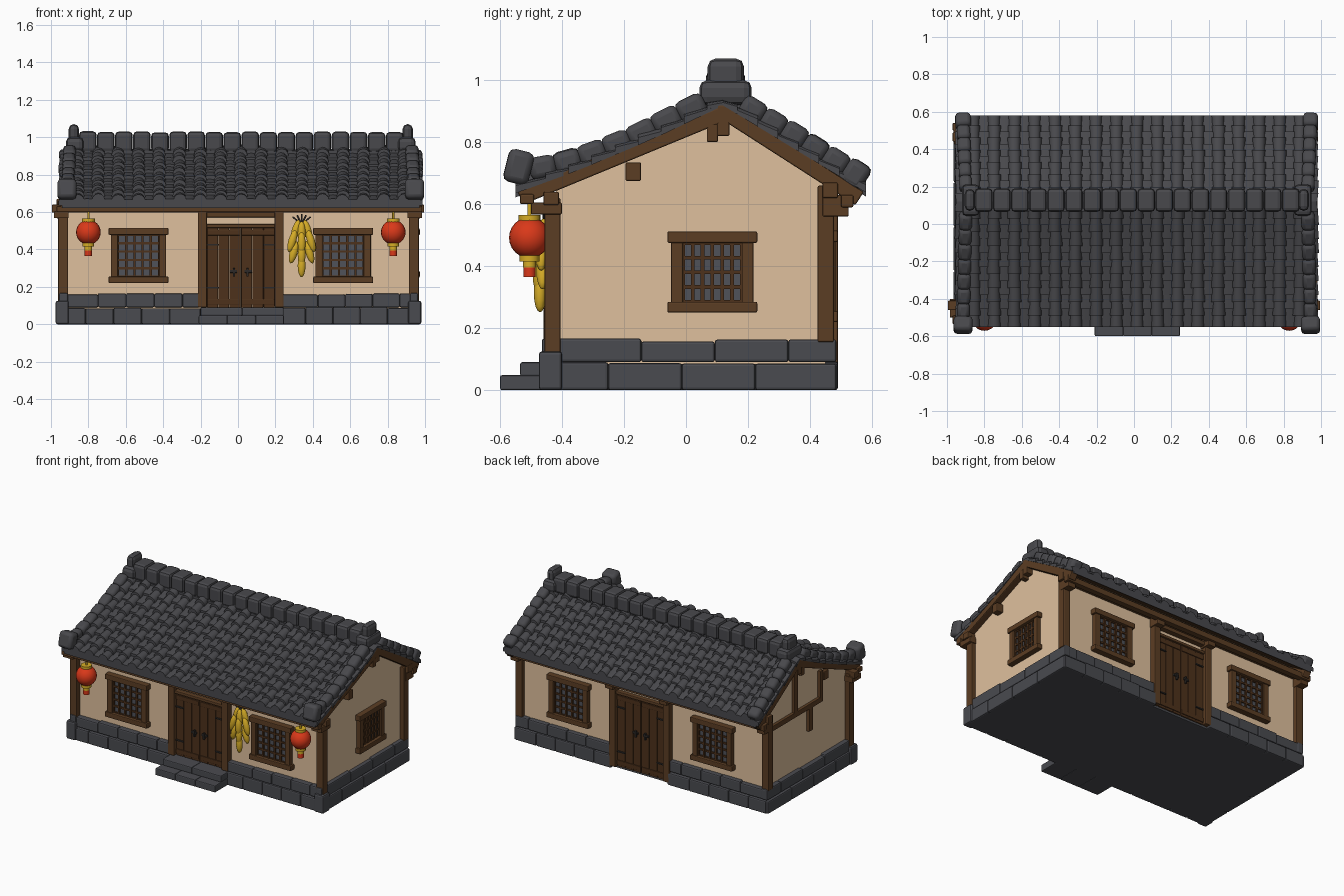
import bpy, bmesh, math, random
from mathutils import Matrix, Vector

random.seed(4)
if "Cube" in bpy.data.objects:
    bpy.data.objects.remove(bpy.data.objects["Cube"], do_unlink=True)

CX = 0.015          # centre line of the house
ID = Matrix.Identity(4)


def material(name, r, g, b):
    m = bpy.data.materials.new(name)
    m.use_nodes = True
    m.diffuse_color = (r, g, b, 1)
    bsdf = m.node_tree.nodes["Principled BSDF"]
    bsdf.inputs["Base Color"].default_value = (r, g, b, 1)
    bsdf.inputs["Roughness"].default_value = 0.9
    return m


PLASTER = material("cream plaster", 0.74, 0.53, 0.34)
TILE = material("roof tile grey", 0.066, 0.066, 0.073)
STONE = material("stone grey", 0.068, 0.07, 0.08)
WOOD = material("timber brown", 0.105, 0.047, 0.017)
DOOR = material("door brown", 0.075, 0.031, 0.011)
PANE = material("window grey", 0.08, 0.085, 0.1)
IRON = material("dark iron", 0.025, 0.022, 0.02)
RED = material("lantern red", 0.7, 0.04, 0.01)
YELLOW = material("golden yellow", 0.68, 0.42, 0.02)


def finish(name, bm, mat, bevel=0, smooth=False):
    bmesh.ops.recalc_face_normals(bm, faces=bm.faces[:])
    mesh = bpy.data.meshes.new(name)
    bm.to_mesh(mesh)
    bm.free()
    ob = bpy.data.objects.new(name, mesh)
    bpy.context.collection.objects.link(ob)
    mesh.materials.append(mat)
    if bevel:
        mod = ob.modifiers.new("soft edges", "BEVEL")
        mod.width, mod.segments, mod.limit_method = bevel, 2, "ANGLE"
    if smooth:
        bpy.ops.object.select_all(action="DESELECT")
        ob.select_set(True)
        bpy.context.view_layer.objects.active = ob
        bpy.ops.object.shade_smooth_by_angle(angle=math.radians(40))
    return ob


def box(bm, x0, x1, y0, y1, z0, z1, M=ID):
    mid = Matrix.Translation(((x0 + x1) / 2, (y0 + y1) / 2, (z0 + z1) / 2))
    size = Matrix.Diagonal((abs(x1 - x0), abs(y1 - y0), z1 - z0, 1))
    bmesh.ops.create_cube(bm, size=1, matrix=M @ mid @ size)


def boxes(name, mat, items, M=ID, bevel=0.005):
    bm = bmesh.new()
    for b in items:
        box(bm, *b, M=M)
    return finish(name, bm, mat, bevel)


def beam(bm, a, b, w, h):
    a, b = Vector(a), Vector(b)
    rot = (b - a).to_track_quat("X", "Z").to_matrix().to_4x4()
    size = Matrix.Diagonal(((b - a).length, w, h, 1))
    bmesh.ops.create_cube(bm, size=1, matrix=Matrix.Translation((a + b) / 2) @ rot @ size)


def prism(name, mat, profile, x0, x1):
    bm = bmesh.new()
    f = bm.faces.new([bm.verts.new((x0, y, z)) for y, z in profile])
    out = bmesh.ops.extrude_face_region(bm, geom=[f])["geom"]
    bmesh.ops.translate(bm, vec=(x1 - x0, 0, 0), verts=[v for v in out if isinstance(v, bmesh.types.BMVert)])
    return finish(name, bm, mat)


def at(path, t):
    """Point of a y-z polyline at fraction t of its y range."""
    y = path[0][0] + (path[-1][0] - path[0][0]) * min(t, 1)
    for (ya, za), (yb, zb) in zip(path, path[1:]):
        k = (y - ya) / (yb - ya)
        if k <= 1.0001:
            return y, za + (zb - za) * k
    return path[-1]


# Plaster walls with gables
prism("plaster_walls", PLASTER, [(-.42, .08), (.45, .08), (.45, .7), (.12, .9), (-.42, .66)], CX - .94, CX + .92)

# Stone base: core, two staggered courses on each side, corner blocks, steps
boxes("base_core", STONE, [(-.94, .95, -.44, .46, 0, .085)])
stones = []
for row, (z0, z1) in enumerate(((0, .09), (.09, .162))):
    def course(u0, u1, n):
        cuts = [u0] + [u0 + (u1 - u0) * (i + (.35 if row else -.1)) / n for i in range(1, n)] + [u1]
        return zip(cuts, cuts[1:])
    inset = .008 * row
    for u0, u1 in ((-.95, -.2), (.23, .96)):
        for a, b in course(u0, u1, 5):
            top = z1 + random.uniform(-.006, .004)
            stones += [(a, b, -.465 + inset, -.41, z0, top), (a, b, .44, .49 - inset, z0, top)]
    for a, b in course(-.465, .485, 4):
        top = z1 + random.uniform(-.006, .006)
        stones += [(-.965 + inset, -.91, a, b, z0, top), (.92, .97 - inset, a, b, z0, top)]
boxes("base_stones", STONE, stones, bevel=.008)
boxes("corner_stones", STONE, [(x - .035, x + .035, -.475, -.4, 0, .125) for x in (-.94, .945)], bevel=.01)
boxes("door_steps", STONE,
      [(a, a + .152, -.6, -.42, 0, .048) for a in (-.21, -.058, .094)] +
      [(a, a + .222, -.535, -.42, .045, .09) for a in (-.2, .022)], bevel=.006)

# Timber posts, beams and brackets
boxes("corner_posts", WOOD,
      [(x - .027, x + .027, -.457, -.405, .12, .62) for x in (-.935, .94)] +
      [(x - .027, x + .027, .425, .477, .155, .66) for x in (-.935, .94)])
boxes("eave_beams", WOOD,
      [(-.97, .985, -.535, -.49, .6, .632), (-.995, .995, -.46, -.41, .597, .64),
       (-.97, .985, .5, .54, .59, .63), (-.97, .985, .44, .49, .62, .67)])
boxes("post_brackets", WOOD,
      [(x - .04, x + .04, -.5, -.4, .567, .605) for x in (-.945, .945)] +
      [(x - .03, x + .03, .44, .525, .56, .63) for x in (-.935, -.19, .22, .94)])
bm = bmesh.new()
for x in (-.925, .955):
    beam(bm, (x, .14, .9), (x, -.535, .622), .05, .05)
    beam(bm, (x, .12, .9), (x, .56, .618), .05, .05)
finish("gable_boards", bm, WOOD, .005)
boxes("purlin_ends", WOOD,
      [(s * .9, CX + s * .965, y - w, y + w, z - .03, z + .03)
       for s in (-1, 1) for y, w, z in ((-.17, .025, .705), (.085, .018, .83), (.12, .02, .85), (.13, .03, .89))])
boxes("side_half_timbers", WOOD,
      [(-.945, -.92, .13, .17, .56, .87), (-.945, -.92, -.13, .43, .535, .57),
       (-.945, -.92, -.03, .01, .38, .54), (-.945, -.92, -.14, -.11, .535, .75)], bevel=.003)


# Doors with frames
def door(side, M, z0):
    boxes(side + "_door_posts", WOOD,
          [(s * .205 - .024, s * .205 + .024, -.035, .02, z0, .61) for s in (-1, 1)] +
          [(-.19, .19, -.025, .02, .515, .535), (-.19, .19, -.03, .02, .572, .6)], M)
    boxes(side + "_door_leaves", DOOR,
          [(s * (.002 + i * .06), s * (.06 + i * .06), -.012, .01, z0, .518) for s in (-1, 1) for i in range(3)] +
          [(s * .006, s * .18, -.017, .01, z, z + .03) for s in (-1, 1) for z in (z0 + .015, .475)], M, .003)
    boxes(side + "_door_iron", IRON,
          [(s * .02, s * .06, -.021, 0, .275, .29) for s in (-1, 1)] +
          [(s * .03, s * .042, -.025, 0, .255, .3) for s in (-1, 1)] +
          [(s * .12, s * .18, -.019, 0, z, z + .01) for s in (-1, 1) for z in (z0 + .1, .42)], M, .002)


FRONT = Matrix.Translation((CX, -.425, 0))
BACK = Matrix.Translation((CX, .455, 0)) @ Matrix.Rotation(math.pi, 4, "Z")
LEFT = Matrix.Translation((CX + .922, .085, 0)) @ Matrix.Rotation(math.pi / 2, 4, "Z")
door("front", FRONT, .09)
door("back", BACK, .015)


# Lattice windows
def window(name, M, u, w, z0, z1, cols, rows):
    M = M @ Matrix.Translation((u, 0, 0))
    h = w / 2
    boxes(name + "_frame", WOOD,
          [(-h, h, -.035, .02, z1 - .037, z1), (-h, h, -.035, .02, z0, z0 + .035)] +
          [(s * (h - .05), s * (h - .012), -.028, .02, z0, z1) for s in (-1, 1)], M)
    a, b, c = h - .05, z0 + .035, z1 - .037
    boxes(name + "_pane", PANE, [(-a, a, -.005, .003, b, c)], M, 0)
    bars = [(-a + 2 * a * i / cols - .006, -a + 2 * a * i / cols + .006, -.016, 0, b, c) for i in range(cols + 1)]
    bars += [(-a, a, -.013, 0, b + (c - b) * i / rows - .006, b + (c - b) * i / rows + .006) for i in range(rows + 1)]
    boxes(name + "_lattice", DOOR, bars, M, 0)


for side, M in (("front", FRONT), ("back", BACK)):
    for hand, s in (("right", -1), ("left", 1)):
        window(f"{side}_{hand}_window", M, s * .547, .32, .22, .515, 5, 5)
window("gable_window", LEFT, 0, .29, .25, .512, 6, 4)

# Roof deck, timber underneath
SLOPES = {"front": [(.12, .93), (-.1, .825), (-.35, .72), (-.55, .647)], "back": [(.12, .93), (.35, .79), (.58, .65)]}
top = SLOPES["front"][::-1] + SLOPES["back"][1:]
deck = prism("roof_deck", TILE, top + [(y, z - .025) for y, z in top[::-1]], CX - .955, CX + .955)
deck.data.materials.append(WOOD)
for p in deck.data.polygons:
    p.material_index = int(p.normal.z < -.3)


# Roof tiles: raised ribs over low pans, overlapping down each slope
def tile(bm, x, a, b, w, h):
    rings = []
    for (y, z), k, lift in ((a, .86, -.002), (b, 1, .013)):
        arc = [math.pi * i / 6 for i in range(7)]
        pts = [(x + w * k * math.cos(t), y, z + lift + h * k * math.sin(t)) for t in arc]
        pts += [(x - w * k, y, z - .012), (x + w * k, y, z - .012)]
        rings.append([bm.verts.new(p) for p in pts])
    n = len(rings[0])
    for i in range(n):
        j = (i + 1) % n
        bm.faces.new((rings[0][i], rings[0][j], rings[1][j], rings[1][i]))
    for r in rings:
        bm.faces.new(r)


for side, rows in (("front", 9), ("back", 7)):
    path = SLOPES[side]
    for kind, cols, w, h, shift in (("rib", 17, .036, .036, 0), ("pan", 18, .045, .01, .5)):
        bm = bmesh.new()
        for c in range(cols):
            x = CX + (c - (cols - 1) / 2) * .109
            for r in range(rows):
                jig = random.uniform(-.12, .12) if r else 0
                a = at(path, max(0, r - shift + jig) / rows)
                b = at(path, (r + 1.2 - (shift if r < rows - 1 else 0)) / rows)
                tile(bm, x + random.uniform(-.003, .003), a, b, w, h + random.uniform(-.003, .003))
        finish(f"{side}_{kind}_tiles", bm, TILE, smooth=True)

# Verge rolls along the gable edges, turned up at the front
ROLLS = (([(.06, .93), (-.2, .80), (-.38, .735), (-.5, .71), (-.58, .73)], 8, .035),
         ([(.18, .925), (.4, .79), (.58, .675)], 6, .015))
bm = bmesh.new()
for s in (-1, 1):
    for path, n, flare in ROLLS:
        for i in range(n):
            p, q = at(path, i / n), at(path, (i + 1.06) / n)
            fat = .068 + flare * (i == n - 1) + random.uniform(-.003, .004)
            x = CX + s * (.915 + .015 * i / n)
            beam(bm, (x, *p), (x + s * .002, *q), fat, fat + .006)
finish("verge_rolls", bm, TILE, .02, True)

# Ridge course and upright end caps
blocks = [(-.85 + i * .0965, -.756 + i * .0965, .065, .19, .92, 1.03 + random.uniform(-.004, .004)) for i in range(18)]
boxes("ridge_tiles", TILE, blocks, bevel=.02)
boxes("ridge_end_bases", TILE, [(CX + s * .84, CX + s * .935, .043, .212, .92, 1.0) for s in (-1, 1)], bevel=.025)
boxes("ridge_end_caps", TILE, [(CX + s * .865, CX + s * .92, .07, .187, .95, 1.07) for s in (-1, 1)], bevel=.026)


# Hanging lanterns
def drum(bm, x, z0, z1, r):
    bmesh.ops.create_cone(bm, cap_ends=True, segments=14, radius1=r, radius2=r, depth=z1 - z0,
                          matrix=Matrix.Translation((x, -.505, (z0 + z1) / 2)))


for hand, x in (("right", -.8), ("left", .83)):
    bm = bmesh.new()
    bmesh.ops.create_uvsphere(bm, u_segments=20, v_segments=12, radius=.066,
                              matrix=Matrix.Translation((x, -.505, .492)))
    drum(bm, x, .365, .4, .02)
    finish(hand + "_lantern_body", bm, RED, smooth=True)
    bm = bmesh.new()
    for z0, z1, r in ((.545, .565, .035), (.415, .435, .032), (.395, .42, .021), (.56, .6, .006)):
        drum(bm, x, z0, z1, r)
    finish(hand + "_lantern_trim", bm, YELLOW, smooth=True)

# Bunch of drying corn with stalks
bm = bmesh.new()
for z, spread, out in ((.5, .032, 0), (.445, .05, .012), (.385, .042, .008), (.325, .014, .004)):
    for k in ((-1, 0, 1) if spread > .02 else (0,)):
        M = Matrix.Translation((.34 + k * spread, -.455 - out - .012 * (k == 0), z - .012 * (k == 0)))
        M = M @ Matrix.Rotation(-k * .28, 4, "Y") @ Matrix.Diagonal((.022, .02, .062, 1))
        bmesh.ops.create_uvsphere(bm, u_segments=10, v_segments=8, radius=1, matrix=M)
finish("corn_cobs", bm, YELLOW, smooth=True)
bm = bmesh.new()
for k in range(-2, 3):
    beam(bm, (.34, -.455, .535), (.34 + k * .024, -.46, .59 - abs(k) * .008), .008, .008)
finish("corn_stalks", bm, IRON)
